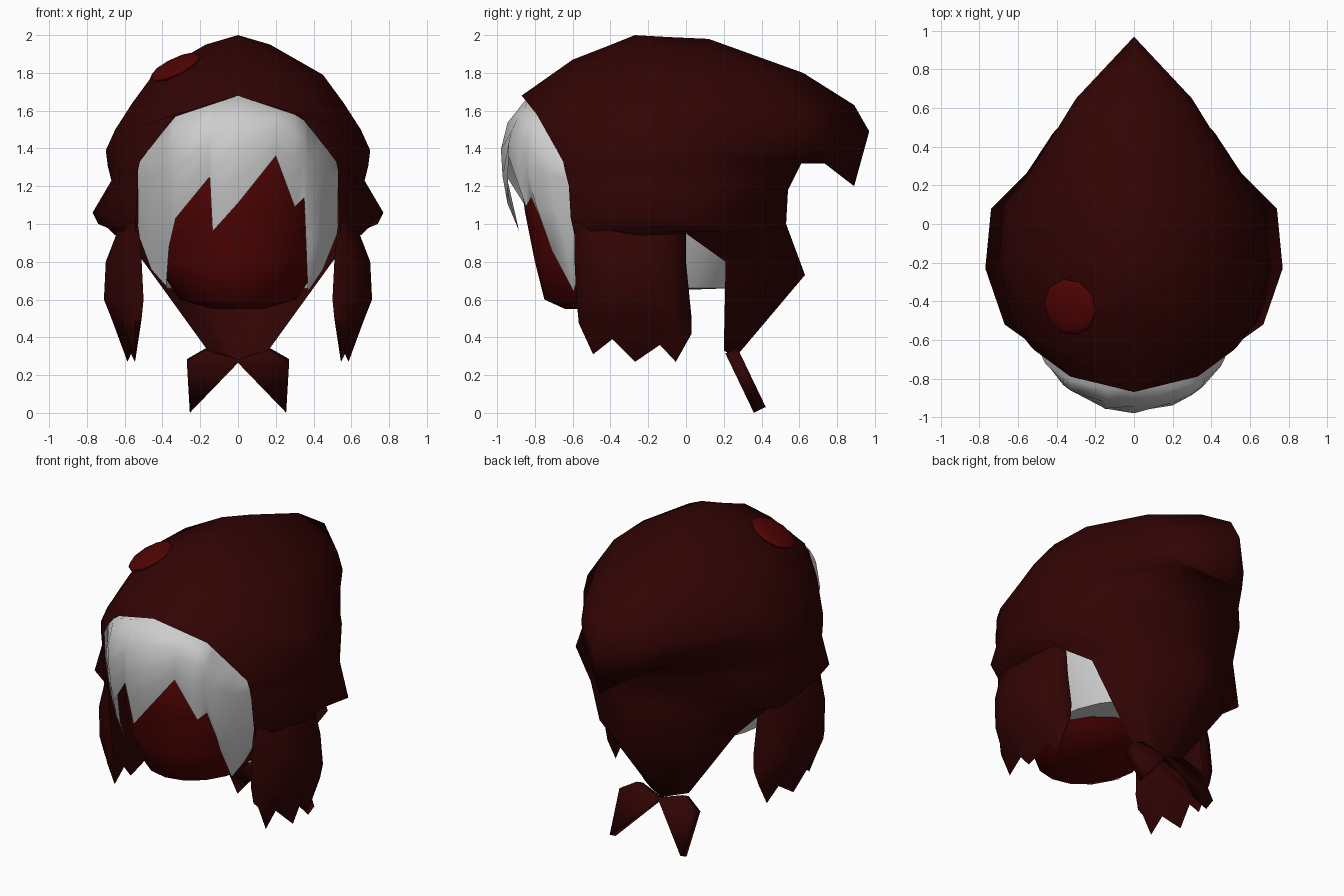
import bpy, bmesh, math
from mathutils import Vector

if "Cube" in bpy.data.objects:
    bpy.data.objects.remove(bpy.data.objects["Cube"], do_unlink=True)


def make_material(name, color):
    mat = bpy.data.materials.new(name)
    mat.use_nodes = True
    mat.diffuse_color = (*color, 1)
    mat.node_tree.nodes["Principled BSDF"].inputs["Base Color"].default_value = (*color, 1)
    return mat


cloth = make_material("dark red cloth", (.031, .001, .001))
skin = make_material("red skin", (.08, .001, .001))
grey = make_material("pale grey hair", (.61, .61, .61))


def finish(obj, material, mirror=False, thickness=0, angle=60):
    """Colour, mirror and shade one part."""
    obj.data.materials.clear()
    obj.data.materials.append(material)
    if mirror:
        mod = obj.modifiers.new("Mirror", 'MIRROR')
        mod.use_clip = True
    if thickness:
        mod = obj.modifiers.new("Solidify", 'SOLIDIFY')
        mod.thickness = thickness
        mod.offset = 0
    bpy.ops.object.select_all(action='DESELECT')
    obj.select_set(True)
    bpy.context.view_layer.objects.active = obj
    bpy.ops.object.shade_smooth_by_angle(angle=math.radians(angle))
    return obj


def sheet(name, rows, closed=False, caps=False):
    """Skin a list of point rows; a shorter row lines up with the end of its neighbour."""
    bm = bmesh.new()
    grid = [[bm.verts.new(p) for p in row] for row in rows]
    for upper, lower in zip(grid, grid[1:]):
        n = min(len(upper), len(lower))
        a, b = upper[-n:], lower[-n:]
        for i in range(n if closed else n - 1):
            j = (i + 1) % n
            bm.faces.new((a[i], b[i], b[j], a[j]))
    if caps:
        bm.faces.new(grid[0])
        bm.faces.new(grid[-1])
    bmesh.ops.remove_doubles(bm, verts=bm.verts[:], dist=.0005)
    bmesh.ops.recalc_face_normals(bm, faces=bm.faces[:])
    mesh = bpy.data.meshes.new(name)
    bm.to_mesh(mesh)
    bm.free()
    obj = bpy.data.objects.new(name, mesh)
    bpy.context.collection.objects.link(obj)
    return obj


# Hood: half rings running from the front rim round the side to the back
front_top, back_top = (0, -.27, 2), (0, .12, 1.98)
crown = [
    [front_top, front_top, (0, -.1, 1.99), back_top, back_top, back_top],
    [(0, -.42, 1.94), (.14, -.36, 1.94), (.17, -.2, 1.95), (.2, .12, 1.91), (.14, .3, 1.87), (0, .37, 1.89)],
    [(0, -.6, 1.87), (.33, -.5, 1.82), (.45, -.2, 1.79), (.45, .1, 1.78), (.28, .45, 1.77), (0, .62, 1.8)],
    [(0, -.87, 1.68), (.38, -.68, 1.68), (.56, -.25, 1.64), (.56, .1, 1.62), (.3, .6, 1.63), (0, .89, 1.63)],
    [(.33, -.79, 1.58), (.51, -.62, 1.52), (.65, -.25, 1.5), (.64, .1, 1.5), (.3, .65, 1.5), (0, .97, 1.49)],
]
# Drooping tip, flared fold over the ears and the pointed nape
nape = [
    [(.52, -.65, 1.33), (.63, -.51, 1.36), (.7, -.2, 1.39), (.67, .1, 1.38), (.27, .67, 1.37), (0, .89, 1.2)],
    [(.53, -.64, 1.28), (.63, -.51, 1.28), (.69, -.2, 1.31), (.66, .1, 1.3), (.3, .6, 1.34), (0, .77, 1.32)],
    [(.53, -.62, 1.2), (.63, -.5, 1.2), (.67, -.2, 1.23), (.65, .12, 1.2), (.42, .47, 1.25), (0, .61, 1.32)],
    [(.54, -.61, 1.03), (.67, -.52, 1.03), (.77, -.23, 1.06), (.74, .08, 1), (.46, .36, 1.08), (0, .54, 1.18)],
    [(.54, -.59, .94), (.6, -.5, .95), (.65, -.23, .94), (.62, 0, .95), (.42, .38, .97), (0, .53, 1)],
    [(.5, .21, .8), (.33, .42, .76), (0, .63, .73)],
    [(.16, .2, .33), (.08, .24, .31), (0, .25, .28)],
]
finish(sheet("hood", crown + nape), cloth, mirror=True, angle=180)

# Ear flaps: thick hanging panels, rounded at both ends, with a ragged hem
spread = [0, 0, .13, .3, .5, .72, .86, 1, 1]
bulge = [0, .25, .7, 1, 1, .95, .75, .3, 0]
hem = [.5, .48, .31, .39, .27, .36, .27, .42, .5]
levels = [  # height, outer x, inner x, front y, back y
    (1, .62, .53, -.59, 0),
    (.93, .65, .52, -.59, 0),
    (.8, .7, .51, -.59, 0),
    (.6, .71, .5, -.58, .02),
    (.5, .67, .51, -.57, .03),
]


def flap_row(z, x_out, x_in, front, back):
    return [(x_in + (x_out - x_in) * b, front + (back - front) * t, z)
            for t, b in zip(spread, bulge)]


outer = [flap_row(*level) for level in levels]
inner = [[(level[2], y, z) for x, y, z in row] for level, row in zip(levels, outer)]
tips = [(.585 if i == 4 else .545, y, z) for i, ((x, y, _), z) in enumerate(zip(outer[-1], hem))]
finish(sheet("ear_flaps", outer + [tips] + inner[::-1]), cloth, mirror=True)


# Head: stacked ellipses, with the back hair as a larger shell turned in underneath
def ellipse(z, rx, ry, middle, start, end, count):
    angles = [start + (end - start) * i / count for i in range(count + 1)]
    return [(rx * math.cos(a), middle + ry * math.sin(a), z) for a in angles]


skull = [(.55, .13, .14, -.5), (.6, .31, .36, -.39), (.8, .44, .46, -.34), (1.05, .47, .54, -.31),
         (1.25, .47, .58, -.3), (1.5, .38, .46, -.3), (1.62, .15, .2, -.3)]
rings = [ellipse(*ring, 0, math.tau, 16)[:-1] for ring in skull]
finish(sheet("head", rings, closed=True, caps=True), skin)

shell = [(.65, .28, .25), (.66, .38, .54), (.9, .47, .64), (1.2, .52, .68), (1.5, .42, .55)]
rings = [ellipse(z, rx, ry, -.3, -.2, math.pi + .2, 12) for z, rx, ry in shell]
finish(sheet("back_hair", rings), grey)


# Fringe: curved curtain with a jagged lower edge, tucked under the hood rim
def fringe_point(x, z):
    rise = z - 1.4
    lean = (1.9 if rise > 0 else .41) * rise * rise
    return (x, -.38 - .6 * math.sqrt(1 - (x / .56) ** 2) + lean, z)


locks = [(-.53, .95), (-.46, .76), (-.38, .67), (-.365, .88), (-.33, 1.03), (-.15, 1.25),
         (-.135, .96), (0, 1.11), (.2, 1.36), (.3, 1.09), (.35, 1.14), (.37, .64),
         (.45, .76), (.53, .96)]
columns = []
for x, low in locks:
    top = min(1.68 - .33 * abs(x), 1.99 - 1.26 * abs(x))
    column = [fringe_point(x, low + (top - low) * i / 4) for i in range(5)]
    column.append((x * .93, column[-1][1] + .15, top))
    columns.append(column)
finish(sheet("fringe", columns), grey, angle=100)


# Tie: two flat tails below the point of the nape
def tail_point(x, z):
    return (x, .24 + (.33 - z) * .48, z)


tail = [[tail_point(0, .28), tail_point(.165, .33)],
        [tail_point(.255, .016), tail_point(.27, .27)]]
finish(sheet("tie_tails", tail), cloth, mirror=True, thickness=.07, angle=30)

# Round patch lying on the crown
bpy.ops.mesh.primitive_uv_sphere_add(segments=10, ring_count=6, location=(-.33, -.43, 1.83))
patch = bpy.context.object
patch.name = "crown_patch"
patch.scale = (.15, .15, .035)
patch.rotation_euler = Vector((-.42, -.24, .87)).to_track_quat('Z', 'Y').to_euler()
finish(patch, skin)
